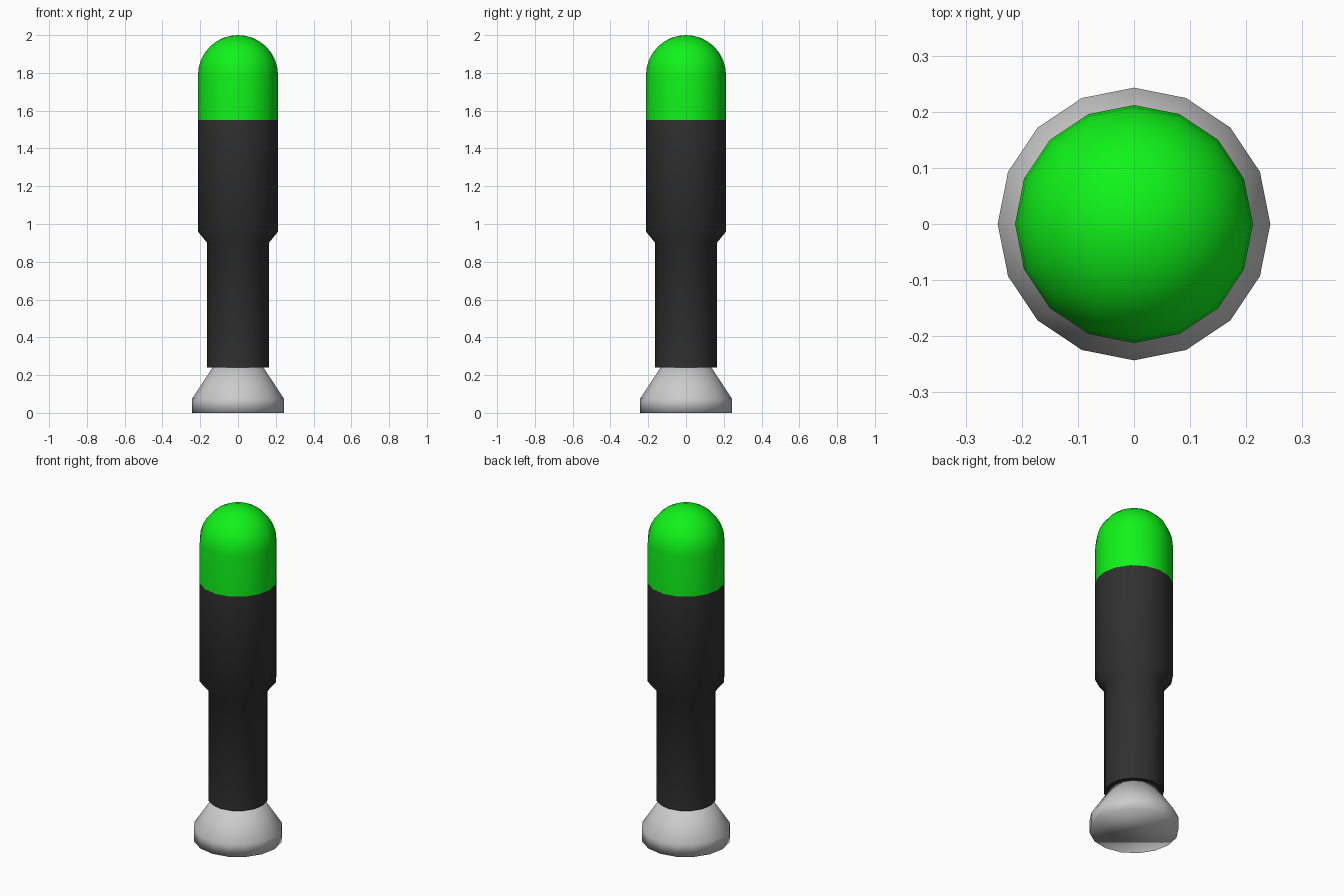
import bpy, bmesh, math

if "Cube" in bpy.data.objects:
    bpy.data.objects.remove(bpy.data.objects["Cube"])

SIDES = 16


def lathe(name, profile, color=None, cap_bottom=True, sharp_angle=None):
    """Spin (radius, z) pairs around z; radius 0 makes a pole."""
    bm = bmesh.new()
    rings = []
    for r, z in profile:
        n = 1 if r == 0 else SIDES
        rings.append([bm.verts.new((r * math.cos(math.tau * i / SIDES),
                                    r * math.sin(math.tau * i / SIDES), z)) for i in range(n)])
    for a, b in zip(rings, rings[1:]):
        for i in range(SIDES):
            j = (i + 1) % SIDES
            if len(b) == 1:
                bm.faces.new((a[i], a[j], b[0]))
            else:
                bm.faces.new((a[i], a[j], b[j], b[i]))
    if cap_bottom:
        bm.faces.new(rings[0][::-1])
    if len(rings[-1]) > 1:
        bm.faces.new(rings[-1])
    mesh = bpy.data.meshes.new(name)
    bm.to_mesh(mesh)
    bm.free()
    obj = bpy.data.objects.new(name, mesh)
    bpy.context.collection.objects.link(obj)
    if color:
        mat = bpy.data.materials.new(name + "_color")
        mat.diffuse_color = color
        mat.use_nodes = True
        mat.node_tree.nodes["Principled BSDF"].inputs["Base Color"].default_value = mat.diffuse_color
        mesh.materials.append(mat)
    mesh.shade_smooth()
    if sharp_angle:
        mesh.set_sharp_from_angle(angle=math.radians(sharp_angle))
    return obj


# Flared foot
lathe("foot", [(0.243, 0), (0.243, 0.075), (0.135, 0.24)])

# Dark stepped body
lathe("body", [(0.163, 0.24), (0.163, 0.90), (0.212, 0.96), (0.212, 1.55)],
      (0.03, 0.03, 0.03, 1), sharp_angle=60)

# Green rounded cap
R, CENTRE, STEPS = 0.212, 1.788, 8
dome = [(R * math.cos(t), CENTRE + R * math.sin(t))
        for t in (math.pi / 2 * k / STEPS for k in range(STEPS))]
lathe("cap", [(R, 1.55)] + dome + [(0, 2.0)], (0.005, 0.9, 0.01, 1), cap_bottom=False)
